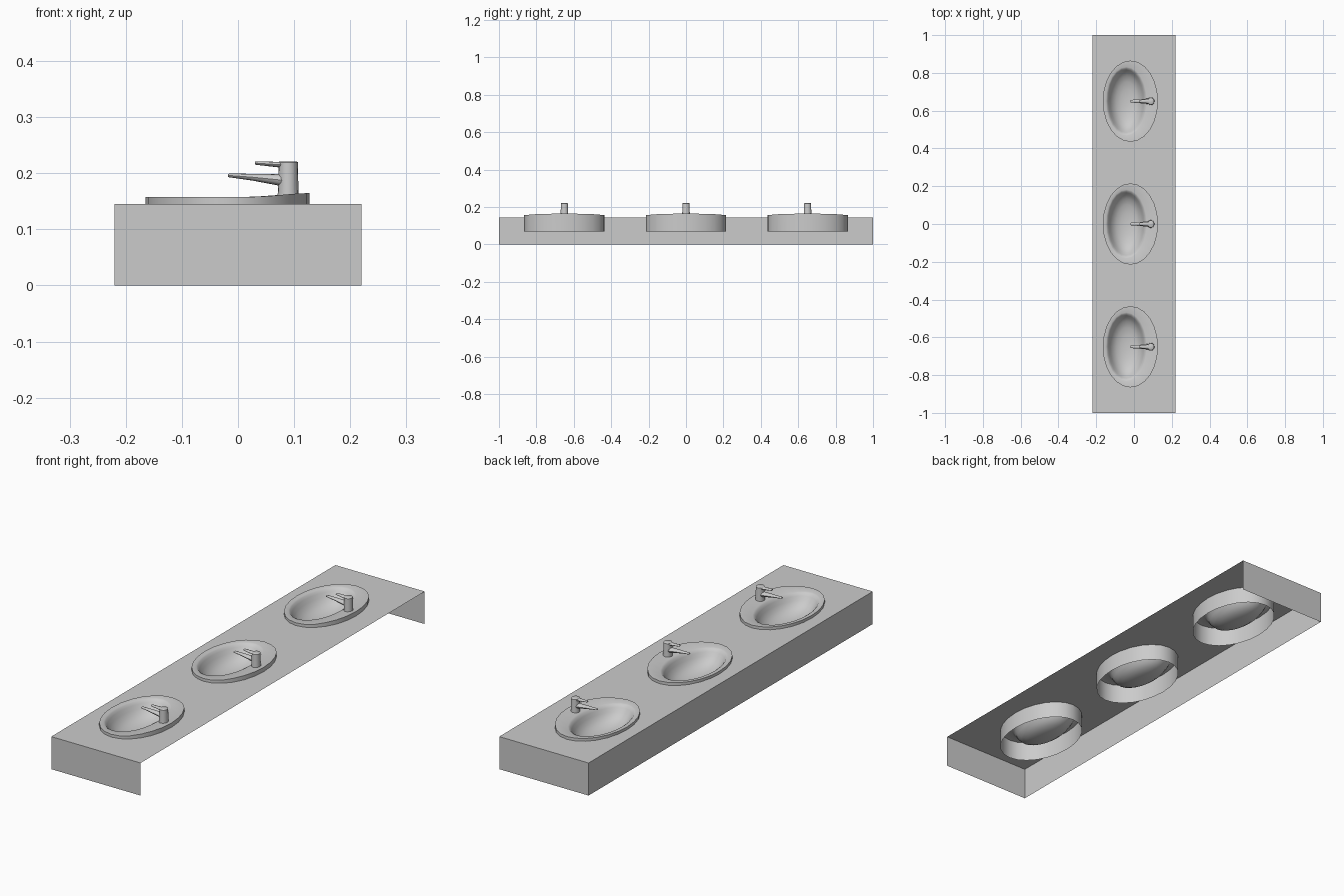
import bpy, bmesh
from math import cos, sin, pi, radians
from mathutils import Vector

if "Cube" in bpy.data.objects:
    bpy.data.objects.remove(bpy.data.objects["Cube"])

SEG = 24
BASIN_X, BASIN_RX, BASIN_RY = -0.019, 0.146, 0.215
BASIN_YS = (-0.65, 0.0, 0.65)
TOP = 0.145


def finish(bm, name, smooth=True, recalc=False):
    if recalc:
        bmesh.ops.recalc_face_normals(bm, faces=bm.faces[:])
    me = bpy.data.meshes.new(name)
    bm.to_mesh(me)
    bm.free()
    ob = bpy.data.objects.new(name, me)
    bpy.context.collection.objects.link(ob)
    if smooth:
        bpy.ops.object.select_all(action='DESELECT')
        ob.select_set(True)
        bpy.context.view_layer.objects.active = ob
        bpy.ops.object.shade_smooth_by_angle(angle=radians(40))
    return ob


def ellipse(cx, cy, rx, ry, z, n=SEG):
    return [Vector((cx + rx * cos(2 * pi * i / n), cy + ry * sin(2 * pi * i / n), z))
            for i in range(n)]


def loft(bm, rings, cap_start=False, cap_end=True):
    loops = [[bm.verts.new(p) for p in ring] for ring in rings]
    n = len(loops[0])
    for a, b in zip(loops, loops[1:]):
        for i in range(n):
            j = (i + 1) % n
            bm.faces.new((a[i], a[j], b[j], b[i]))
    if cap_start:
        bm.faces.new(loops[0][::-1])
    if cap_end:
        bm.faces.new(loops[-1])


# Counter: thin top with oval holes, closed at both ends and one long side
def make_counter():
    bm = bmesh.new()
    corners = [(0.22, -1), (0.22, 1), (-0.22, 1), (-0.22, -1)]
    up = [bm.verts.new((x, y, TOP)) for x, y in corners]
    edges = [bm.edges.new((up[i], up[(i + 1) % 4])) for i in range(4)]
    for y in BASIN_YS:
        ring = [bm.verts.new(p) for p in ellipse(BASIN_X, y, BASIN_RX, BASIN_RY, TOP)]
        edges += [bm.edges.new((ring[i], ring[(i + 1) % SEG])) for i in range(SEG)]
    bmesh.ops.triangle_fill(bm, edges=edges, use_beauty=True, normal=(0, 0, 1))
    low = [bm.verts.new((x, y, 0)) for x, y in corners]
    for a, b in ((1, 2), (2, 3), (3, 0)):
        bm.faces.new((low[a], low[b], up[b], up[a]))
    finish(bm, "counter", smooth=False)


# Basin: open skirt, rim rising toward the tap, and an oval bowl
def make_basin(y):
    def deck(p):
        t = min(max((p.x - 0.02) / 0.107, 0), 1)
        p.z += 0.007 * t * t * (3 - 2 * t)
        return p
    bm = bmesh.new()
    rings = [ellipse(BASIN_X, y, BASIN_RX, BASIN_RY, 0.07)]
    rings.append([deck(p) for p in ellipse(BASIN_X, y, BASIN_RX, BASIN_RY, 0.1575)])
    profile = [(-0.040, 0.108, 0.182, 0.157), (-0.041, 0.101, 0.174, 0.153),
               (-0.041, 0.094, 0.166, 0.143), (-0.040, 0.086, 0.154, 0.127),
               (-0.039, 0.074, 0.134, 0.109), (-0.038, 0.056, 0.102, 0.095),
               (-0.037, 0.034, 0.062, 0.087), (-0.036, 0.012, 0.022, 0.084)]
    for k, (cx, rx, ry, z) in enumerate(profile):
        ring = ellipse(cx, y, rx, ry, z)
        rings.append([deck(p) for p in ring] if k < 2 else ring)
    loft(bm, rings)
    finish(bm, "basin")


# Tapering arm pointing to -x: stations of (x, z centre, half width, half height)
def arm(bm, y, stations):
    loft(bm, [[Vector((x, y + w * cos(2 * pi * i / 12), z + h * sin(2 * pi * i / 12)))
               for i in range(12)] for x, z, w, h in stations], cap_start=True)


# Tap: round body, long spout and short lever
def make_tap(y):
    bm = bmesh.new()
    body = [(0.019, 0.155), (0.0180, 0.180), (0.0172, 0.2195), (0.016, 0.2205)]
    loft(bm, [ellipse(0.0895, y, r, r * 1.1, z, 16) for r, z in body], cap_start=True)
    arm(bm, y, [(0.088, 0.186, 0.016, 0.012), (0.070, 0.1885, 0.014, 0.010),
                (0.025, 0.193, 0.010, 0.006), (-0.016, 0.196, 0.007, 0.0032),
                (-0.018, 0.196, 0.006, 0.0024)])
    arm(bm, y, [(0.088, 0.2148, 0.014, 0.0055), (0.070, 0.2155, 0.011, 0.0048),
                (0.032, 0.218, 0.007, 0.003), (0.030, 0.218, 0.006, 0.0024)])
    finish(bm, "tap", recalc=True)


make_counter()
for y in BASIN_YS:
    make_basin(y)
    make_tap(y)
